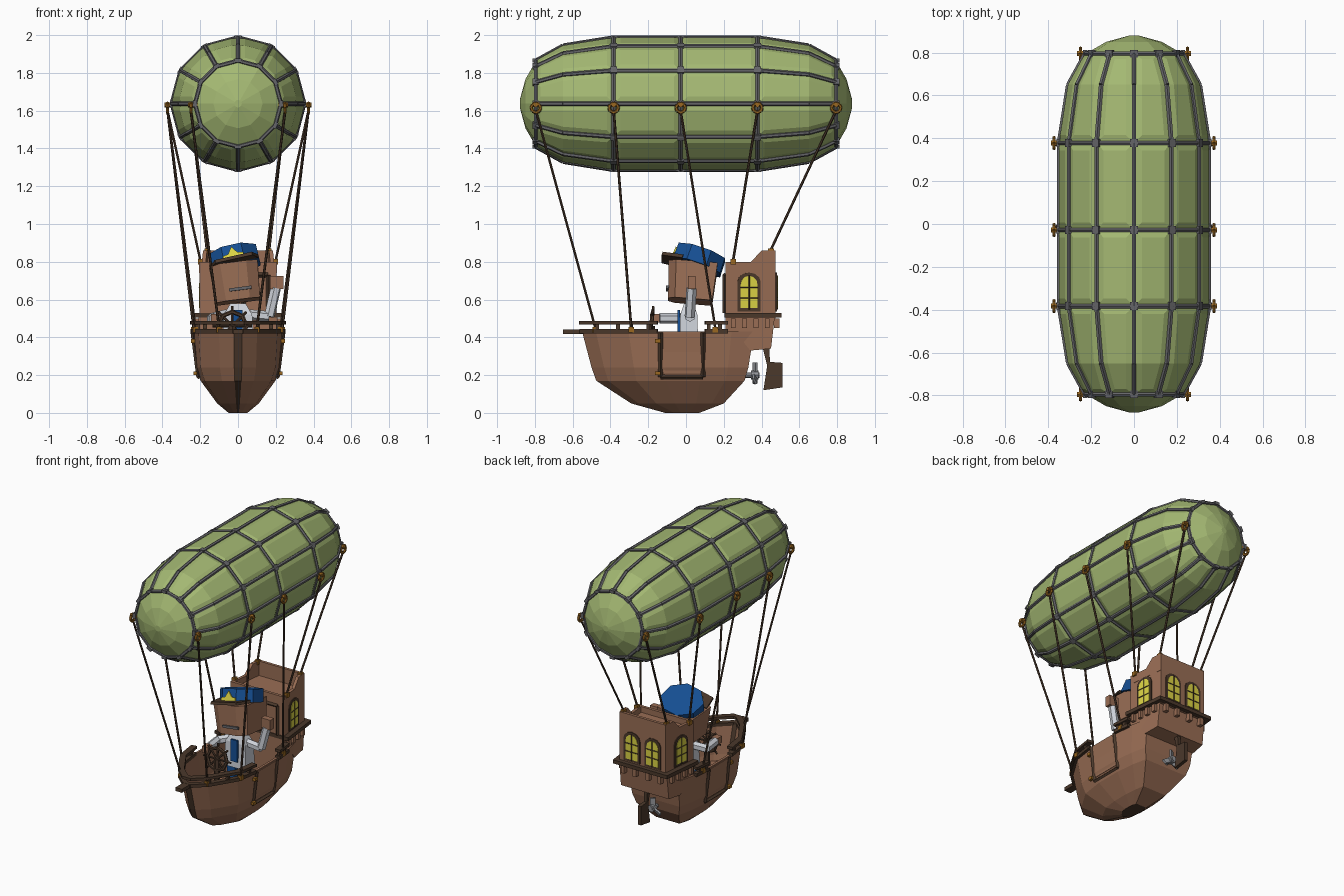
import bpy, bmesh, math
from mathutils import Vector as V, Matrix as M

if "Cube" in bpy.data.objects:
    bpy.data.objects.remove(bpy.data.objects["Cube"])

def mat(name, *c):
    m = bpy.data.materials.new(name)
    m.diffuse_color = (*c, 1)
    m.use_nodes = True
    m.node_tree.nodes["Principled BSDF"].inputs["Base Color"].default_value = m.diffuse_color
    return m

GREEN = mat("balloon green", .37, .48, .17)
GREY = mat("strap grey", .13, .13, .14)
WOOD = mat("wood brown", .32, .155, .09)
DARK = mat("dark wood", .07, .04, .024)
BRASS = mat("brass", .33, .14, .015)
BLUE = mat("uniform blue", .008, .08, .3)
YELLOW = mat("window yellow", .72, .66, .06)
WHITE = mat("shirt white", .62, .65, .7)
STEEL = mat("steel", .3, .31, .33)

# ---- helpers
def make(name, bm, *mats, xf=None):
    if xf: bm.transform(xf)
    bmesh.ops.recalc_face_normals(bm, faces=bm.faces)
    me = bpy.data.meshes.new(name)
    bm.to_mesh(me); bm.free()
    for m in mats: me.materials.append(m)
    ob = bpy.data.objects.new(name, me)
    bpy.context.collection.objects.link(ob)
    return ob

def rod(bm, a, b, r, n=6, r2=None):
    a, b = V(a), V(b)
    rot = (b - a).to_track_quat('Z', 'Y').to_matrix().to_4x4()
    bmesh.ops.create_cone(bm, cap_ends=True, segments=n, radius1=r, radius2=r2 or r,
                          depth=(b - a).length, matrix=M.Translation((a + b) / 2) @ rot)

def path(bm, pts, r, n=6):
    for a, b in zip(pts, pts[1:]): rod(bm, a, b, r, n)

def box(bm, c, s, rot=M()):
    bmesh.ops.create_cube(bm, size=1, matrix=M.Translation(c) @ rot @ M.Diagonal((*s, 1)))

def loft(bm, rings, cap0=True, cap1=True):
    vs = [[bm.verts.new(p) for p in r] for r in rings]
    rows = []
    for a, b in zip(vs, vs[1:]):
        n = len(a)
        rows.append([bm.faces.new((a[i], a[(i+1) % n], b[(i+1) % n], b[i])) for i in range(n)])
    ends = []
    if cap0: ends.append(bm.faces.new(vs[0]))
    if cap1: ends.append(bm.faces.new(vs[-1]))
    return rows, ends

def plate(bm, pts, vec):
    loft(bm, [pts, [V(p) + V(vec) for p in pts]])

def strip(bm, pts, w, h):
    """flat board following a path in plan"""
    pts, rings = [V(p) for p in pts], []
    for i, p in enumerate(pts):
        d = (pts[min(i+1, len(pts)-1)] - pts[max(i-1, 0)]).normalized()
        n, z = V((d.y, -d.x, 0)) * w / 2, V((0, 0, h / 2))
        rings.append([p+n+z, p-n+z, p-n-z, p+n-z])
    loft(bm, rings)

# ---- balloon with raised panels
CZ, N = 1.637, 12
PROF = [(-.88, .02), (-.85, .13), (-.795, .225), (-.65, .305), (-.383, .348), (-.028, .348),
        (.378, .348), (.65, .305), (.795, .225), (.85, .13), (.88, .02)]
def ring_pt(r, y, k):
    a = k * 2 * math.pi / N
    return V((r * math.sin(a), y, CZ + r * math.cos(a)))
bm = bmesh.new()
rows, _ = loft(bm, [[ring_pt(r, y, k) for k in range(N)] for y, r in PROF])
bmesh.ops.recalc_face_normals(bm, faces=bm.faces)
for bay in ((2, 3), (4,), (5,), (6, 7)):
    for k in range(N):
        bmesh.ops.inset_region(bm, faces=[rows[i][k] for i in bay], thickness=.035, depth=.012,
                               use_even_offset=True)
make("balloon", bm, GREEN)

# ---- balloon straps, hoops and crossing plates
bm = bmesh.new()
HOOPS = [PROF[i] for i in (2, 4, 5, 6, 8)]
for k in range(N):
    path(bm, [ring_pt(r + .002, y, k) for y, r in PROF[2:9]], .012)
    for y, r in HOOPS:
        rod(bm, ring_pt(r + .002, y, k), ring_pt(r + .002, y, k + 1), .012)
        box(bm, ring_pt(r + .003, y, k), (.036, .036, .02), M.Rotation(k * 2*math.pi/N, 4, 'Y'))
make("balloon_straps", bm, GREY)

# ---- ropes, brass rings on the balloon and anchors on the ship
ENDS = [(.10, -.48, .45), (.225, -.29, .45), (.235, .155, .45), (.2, .25, .81), (.165, .45, .865)]
ropes, brass = bmesh.new(), bmesh.new()
for s in (1, -1):
    for (y, r), (ex, ey, ez) in zip(HOOPS, ENDS):
        x = s * (r + .025)
        rod(ropes, (x, y, 1.6), (s * ex, ey, ez), .007)
        path(brass, [(x, y + .025 * math.cos(a), 1.615 + .025 * math.sin(a))
                     for a in [i * math.pi / 4 for i in range(9)]], .009)
        rod(brass, (s * (r - .01), y, 1.63), (s * (r + .04), y, 1.63), .013)
        box(brass, (s * ex, ey, ez - .01), (.025, .03, .03))
make("ropes", ropes, DARK)

# ---- hull: stacked plan outlines, dark keel
SHAPE = [(0, .09), (.08, .43), (.27, .89), (.47, 1), (.7, 1), (.87, .93), (1, .82)]
LEVELS = [(.43, -.55, .36, .235), (.24, -.5, .33, .222), (.17, -.475, .31, .198),
          (.05, -.29, .2, .11), (0, -.11, .07, .05)]
def outline(z, y0, y1, w):
    side = [(w * f, y0 + t * (y1 - y0), z) for t, f in SHAPE]
    return [V(p) for p in side] + [V((-x, y, z)) for x, y, z in reversed(side)]
bm = bmesh.new()
rows, ends = loft(bm, [outline(*l) for l in LEVELS], cap0=False)
for f in [r[-1] for r in rows] + ends: f.material_index = 1
hull = make("hull", bm, WOOD, DARK)
sol = hull.modifiers.new("thickness", 'SOLIDIFY')
sol.thickness = .015
bm = bmesh.new()
plate(bm, [V((p.x * .93, p.y * .95, .2)) for p in outline(.2, -.48, .31, .205)], (0, 0, .01))
box(bm, (0, .22, .34), (.38, .02, .26))
make("deck", bm, WOOD)

# ---- gunwale and rail
def edge(y):
    pts = [(-.55 + t * .91, .235 * f) for t, f in SHAPE]
    for (a, wa), (b, wb) in zip(pts, pts[1:]):
        if y <= b: return wa + (wb - wa) * (y - a) / (b - a)
bm = bmesh.new()
BOW = [-.15, -.3, -.4, -.475, -.55]
for z, w, h in ((.432, .035, .022), (.478, .04, .018)):
    strip(bm, [(edge(y), y, z) for y in BOW] + [(-edge(y), y, z) for y in BOW[::-1]], w, h)
    for s in (1, -1):
        strip(bm, [(s * edge(y), y, z) for y in (.1, .22)], w, h)
for s in (1, -1):
    for y in (-.47, -.36, -.29, -.2, .12, .18):
        box(bm, (s * edge(y), y, .455), (.02, .02, .045))
box(bm, (0, -.595, .43), (.05, .11, .024))
make("rails", bm, DARK)

# ---- side doors in the hull
frame, panel = bmesh.new(), bmesh.new()
for s in (1, -1):
    P = lambda y, z, o=.004: (s * (.222 + (z - .24) * .07 + o), y, z)
    Q = [P(-.135, .425), P(-.135, .19, -.01), P(.09, .19, -.01), P(.09, .425)]
    path(frame, Q, .012, 4)
    plate(panel, [P(-.12, .42), P(-.12, .21, -.005), P(.075, .21, -.005), P(.075, .42)], (-s*.008, 0, 0))
    for z in (.38, .21): box(brass, P(-.15, z, .006), (.02, .03, .02))
make("door_frames", frame, DARK)
make("door_panels", panel, WOOD)
make("brass_fittings", brass, BRASS)

# ---- stern cabin
def cw(y, o=0): return .205 - (y - .21) * .11 + o
def slab(bm, prof, o=0):
    loft(bm, [[(s * cw(y, o), y, z) for y, z in prof] for s in (1, -1)])
bm = bmesh.new()
slab(bm, [(.21, .38), (.21, .51), (.47, .51), (.45, .34), (.34, .33), (.3, .38)], .005)
slab(bm, [(.21, .5), (.21, .76), (.475, .76), (.475, .5)])
for s in (1, -1):
    wall = [(.21, .74), (.21, .80), (.345, .80), (.4, .86), (.475, .86), (.475, .74)]
    loft(bm, [[(s * cw(y, o), y, z) for y, z in wall] for o in (.001, -.02)])
    for y in (.25, .31, .37, .43): box(bm, (s * cw(y, .012), y, .475), (.025, .025, .05))
box(bm, (0, .22, .77), (.4, .02, .06))
box(bm, (0, .465, .8), (.34, .02, .12))
for x in (-.14, -.05, .05, .14): box(bm, (x, .48, .475), (.025, .03, .05))
make("stern_cabin", bm, WOOD)
bm = bmesh.new()
slab(bm, [(.205, .505), (.205, .53), (.505, .53), (.505, .505)], .035)
path(bm, [(.03, .205, .53), (.03, .205, .73), (.16, .205, .73), (.16, .205, .53)], .012, 4)
make("cabin_trim", bm, DARK)

# ---- arched windows: frame, glass, bars
frame, glass = bmesh.new(), bmesh.new()
def window(o, u, n):
    o, u, n = V(o), V(u).normalized(), V(n).normalized()
    def arch(w, h, z0, d):
        pts = [(-w, z0), (w, z0)] + [(w * math.cos(a), h - .05 + .05 * math.sin(a))
                                     for a in [i * math.pi / 6 for i in range(7)]]
        return [o + u * x + V((0, 0, z)) + n * d for x, z in pts]
    plate(frame, arch(.062, .205, 0, -.002), n * .008)
    plate(glass, arch(.046, .188, .016, 0), n * .009)
    rod(frame, o + n*.009 + V((0, 0, .01)), o + n*.009 + V((0, 0, .19)), .004, 4)
    for z in (.07, .125):
        rod(frame, o + n*.009 - u*.046 + V((0, 0, z)), o + n*.009 + u*.046 + V((0, 0, z)), .003, 4)
for s in (1, -1):
    window((s * cw(.333), .333, .538), (-s * .11, 1, 0), (s, .11, 0))
    window((s * .08, .475, .538), (1, 0, 0), (0, 1, 0))
make("window_frames", frame, DARK)
make("window_glass", glass, YELLOW)

# ---- propeller and rudder
bm = bmesh.new()
rod(bm, (0, .27, .2), (0, .39, .2), .014, 8)
rod(bm, (0, .345, .2), (0, .385, .2), .024, 8)
for k in range(3):
    R = M.Rotation(k * 2 * math.pi / 3, 4, 'Y')
    box(bm, V((0, .365, .2)) + R @ V((0, 0, .042)), (.035, .012, .05), R @ M.Rotation(.5, 4, 'Z'))
make("propeller", bm, STEEL)
bm = bmesh.new()
plate(bm, [(-.012, y, z) for y, z in ((.405, .35), (.44, .35), (.445, .27), (.51, .265),
                                      (.51, .135), (.41, .12), (.43, .25))], (.024, 0, 0))
make("rudder", bm, DARK)

# ---- steering wheel
bm = bmesh.new()
C = V((-.03, -.185, .46))
for i in range(8):
    a, b = i * math.pi / 4, (i + 1) * math.pi / 4
    D = lambda t, r: C + V((r * math.cos(t), .12 * r * math.sin(t), r * math.sin(t)))
    rod(bm, D(a, .075), D(b, .075), .011)
    rod(bm, C, D(a, .105), .007)
rod(bm, (-.03, -.19, .21), C, .02)
make("steering_wheel", bm, DARK)

# ---- captain: legs, torso, arms
bm = bmesh.new()
for s in (1, -1): box(bm, (s * .04, .02, .29), (.06, .08, .16))
box(bm, (0, -.038, .47), (.05, .012, .15))
make("captain_trousers_and_tie", bm, BLUE)
bm = bmesh.new()
loft(bm, [[(x, y + .015, z) for x, y in ((-w, -d), (w, -d), (w, d), (-w, d))]
          for z, w, d in ((.35, .085, .05), (.52, .075, .045), (.58, .04, .025))])
path(bm, [(.06, .02, .52), (.165, .02, .51), (.2, .03, .66)], .028)
path(bm, [(-.06, .02, .52), (-.14, -.02, .5), (-.125, -.14, .5)], .028)
make("captain_shirt", bm, WHITE)
bm = bmesh.new()
box(bm, (.205, .03, .69), (.07, .04, .07))
box(bm, (-.12, -.165, .5), (.045, .05, .045))
make("captain_hands", bm, WOOD)

# ---- captain's head and cap, tilted back and sideways
HEAD = M.Translation((-.012, .03, .69)) @ M.Rotation(-.13, 4, 'Y') @ M.Rotation(-.08, 4, 'X')
bm = bmesh.new()
loft(bm, [[(x * w, y * w, z) for x, y in ((-.07, -.13), (.07, -.13), (.13, -.09), (.13, .13), (-.13, .13),
                                          (-.13, -.09))] for z, w in ((-.1, .9), (.1, 1))])
make("captain_head", bm, WOOD, xf=HEAD)
bm = bmesh.new()
box(bm, (.02, -.125, -.045), (.12, .014, .016))
make("captain_mouth", bm, GREY, xf=HEAD)
CAP = M.Translation((-.02, .07, .81)) @ M.Rotation(-.22, 4, 'Y') @ M.Rotation(-.33, 4, 'X')
bm = bmesh.new()
bmesh.ops.create_cone(bm, cap_ends=True, segments=8, radius1=.142, radius2=.14, depth=.085,
                      matrix=M.Rotation(math.pi / 8, 4, 'Z'))
make("cap", bm, BLUE, xf=CAP)
bm = bmesh.new()
plate(bm, [(x, -.132, z) for x, z in ((-.055, -.035), (.055, -.035), (.055, -.015), (.025, -.01),
                                      (0, .028), (-.025, -.01), (-.055, -.015))], (0, -.009, 0))
make("cap_badge", bm, YELLOW, xf=CAP)
bm = bmesh.new()
plate(bm, [(-.13, -.08, -.045), (-.1, -.19, -.06), (.1, -.19, -.06), (.13, -.08, -.045)], (0, 0, .018))
make("cap_brim", bm, DARK, xf=CAP)
